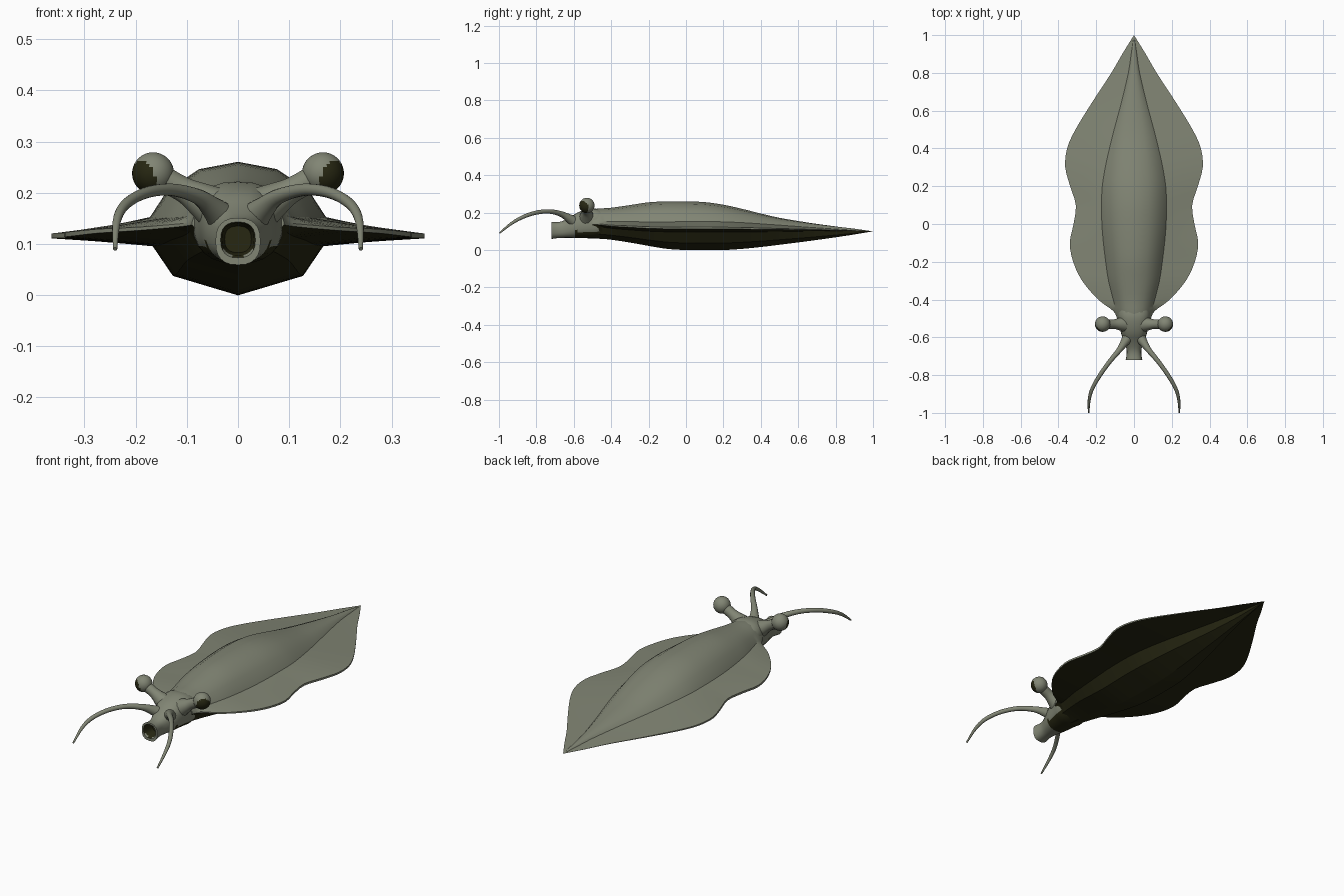
import bpy, bmesh, math
from mathutils import Vector

cube = bpy.data.objects.get("Cube")
if cube:
    bpy.data.objects.remove(cube, do_unlink=True)


def make_material(name, rgb):
    mat = bpy.data.materials.new(name)
    mat.use_nodes = True
    mat.diffuse_color = (*rgb, 1)
    bsdf = mat.node_tree.nodes["Principled BSDF"]
    bsdf.inputs["Base Color"].default_value = (*rgb, 1)
    bsdf.inputs["Roughness"].default_value = 0.8
    return mat


SKIN = make_material("grey green skin", (0.22, 0.235, 0.175))
DARK = make_material("dark olive", (0.02, 0.02, 0.006))


def catmull(rows, steps):
    """Smoothly resample rows of numbers."""
    out = []
    for i in range(len(rows) - 1):
        a, b, c, d = (rows[min(max(i + k, 0), len(rows) - 1)] for k in (-1, 0, 1, 2))
        for s in range(steps):
            t = s / steps
            out.append([q + t * ((r - p) + t * ((2 * p - 5 * q + 4 * r - u)
                        + t * (3 * (q - r) + u - p))) / 2 for p, q, r, u in zip(a, b, c, d)])
    out.append(list(rows[-1]))
    return out


def finish(name, bm, is_dark, angle):
    """Clean up the mesh, colour its faces by a rule and shade it."""
    bmesh.ops.remove_doubles(bm, verts=bm.verts, dist=0.0004)
    bmesh.ops.recalc_face_normals(bm, faces=bm.faces)
    bm.normal_update()
    for f in bm.faces:
        f.material_index = int(is_dark(f.calc_center_median(), f.normal))
    mesh = bpy.data.meshes.new(name)
    bm.to_mesh(mesh)
    bm.free()
    mesh.materials.append(SKIN)
    mesh.materials.append(DARK)
    obj = bpy.data.objects.new(name, mesh)
    bpy.context.collection.objects.link(obj)
    bpy.ops.object.select_all(action='DESELECT')
    obj.select_set(True)
    bpy.context.view_layer.objects.active = obj
    bpy.ops.object.shade_smooth_by_angle(angle=math.radians(angle))
    return obj


def loft(name, rings, is_dark=lambda c, n: False, angle=50):
    bm = bmesh.new()
    loops = [[bm.verts.new(p) for p in ring] for ring in rings]
    n = len(loops[0])
    for a, b in zip(loops, loops[1:]):
        for i in range(n):
            j = (i + 1) % n
            bm.faces.new((a[i], a[j], b[j], b[i]))
    bm.faces.new(loops[0])
    bm.faces.new(loops[-1])
    return finish(name, bm, is_dark, angle)


def tube(name, path, sides=14):
    """Tapered tube along rows of x, y, z, radius."""
    rows = catmull(path, 5)
    pts = [Vector(r[:3]) for r in rows]
    rings = []
    for i, p in enumerate(pts):
        along = pts[min(i + 1, len(pts) - 1)] - pts[max(i - 1, 0)]
        side = along.cross(Vector((0, 0, 1))).normalized()
        up = side.cross(along).normalized()
        rings.append([p + rows[i][3] * (math.cos(a) * side + math.sin(a) * up)
                      for a in (k * math.tau / sides for k in range(sides))])
    return loft(name, rings)


# Body with side fins: y, ridge half width, fin half width, fin height, top, bottom
stations = [
    (-.50, .085, .09, .14, .218, .063), (-.46, .095, .11, .137, .222, .06),
    (-.4, .11, .19, .13, .226, .055), (-.3, .135, .275, .125, .24, .04),
    (-.2, .15, .322, .12, .255, .022), (-.1, .162, .34, .118, .26, .006),
    (0, .17, .32, .118, .26, 0), (.1, .172, .308, .118, .256, 0),
    (.2, .168, .338, .117, .242, 0), (.3, .152, .364, .116, .22, .006),
    (.4, .13, .354, .114, .195, .016), (.5, .105, .31, .112, .172, .028),
    (.65, .065, .218, .109, .147, .047), (.8, .03, .12, .106, .126, .068),
    (.9, .015, .062, .103, .114, .083), (1, 0, 0, .1, .1, .1)]


def body_ring(row):
    y, w, fin, edge, top, bottom = row
    t = max(w, 0) / 0.17
    joint = min(edge + 0.034 * t, top)
    h, d = top - joint, edge - bottom
    fin = max(fin, w)
    half = [(0, top), (w * .45, top - h * .13), (w * .8, top - h * .5), (w, joint),
            ((w + fin) / 2, (joint + edge) / 2 + .002 * t), (fin, edge + .005 * t),
            (fin, edge - .005 * t), (w * .97, edge - .022 * t),
            (w * .74, bottom + d * .32), (0, bottom)]
    return [(x, y, z) for x, z in half] + [(-x, y, z) for x, z in half[-2:0:-1]]


loft("body_and_fins", [body_ring(r) for r in catmull(stations, 3)],
     lambda c, n: n.z < -0.02, 28)

# Head and open snout: y, half width, centre height, half height
snout = [(-.72, .044, .105, .046), (-.69, .039, .106, .043), (-.66, .04, .11, .045),
         (-.62, .054, .12, .055), (-.58, .068, .132, .068), (-.53, .078, .14, .077),
         (-.48, .088, .142, .079), (-.42, .08, .142, .06)]
mouth = [(-.66, .026, .109, .026), (-.712, .031, .109, .031), (-.72, .034, .108, .035)]


def head_ring(row, sides=24):
    y, w, zc, h = row
    square = lambda v: math.copysign(abs(v) ** 0.8, v)
    return [(w * square(math.cos(a)), y, zc + h * square(math.sin(a)))
            for a in (k * math.tau / sides for k in range(sides))]


def head_dark(c, n):
    inside = c.y < -.655 and math.hypot(c.x, c.z - .109) < .0345
    belly = c.y > -.59 and c.z < .1
    return inside or belly


loft("head", [head_ring(r) for r in mouth + catmull(snout, 3)], head_dark)

# Eye stalks, eyes and feelers on both sides
for side, s in (("left", 1), ("right", -1)):
    tube(side + "_eye_stalk", [(s * .03, -.53, .16, .05), (s * .075, -.53, .188, .034),
                               (s * .11, -.53, .208, .025), (s * .16, -.53, .234, .028)])

    bm = bmesh.new()
    bmesh.ops.create_uvsphere(bm, u_segments=32, v_segments=20, radius=0.041)
    bmesh.ops.translate(bm, verts=bm.verts, vec=(s * .166, -.53, .238))
    gaze = Vector((s * .7, -.62, -.3)).normalized()
    finish(side + "_eye", bm, lambda c, n: n.dot(gaze) > 0.6, 60)

    tube(side + "_feeler", [(s * .025, -.59, .145, .034), (s * .052, -.63, .172, .022),
                            (s * .08, -.67, .193, .015), (s * .13, -.73, .206, .012),
                            (s * .18, -.8, .2, .011), (s * .22, -.87, .177, .01),
                            (s * .237, -.93, .144, .008), (s * .24, -.998, .09, .004)])
